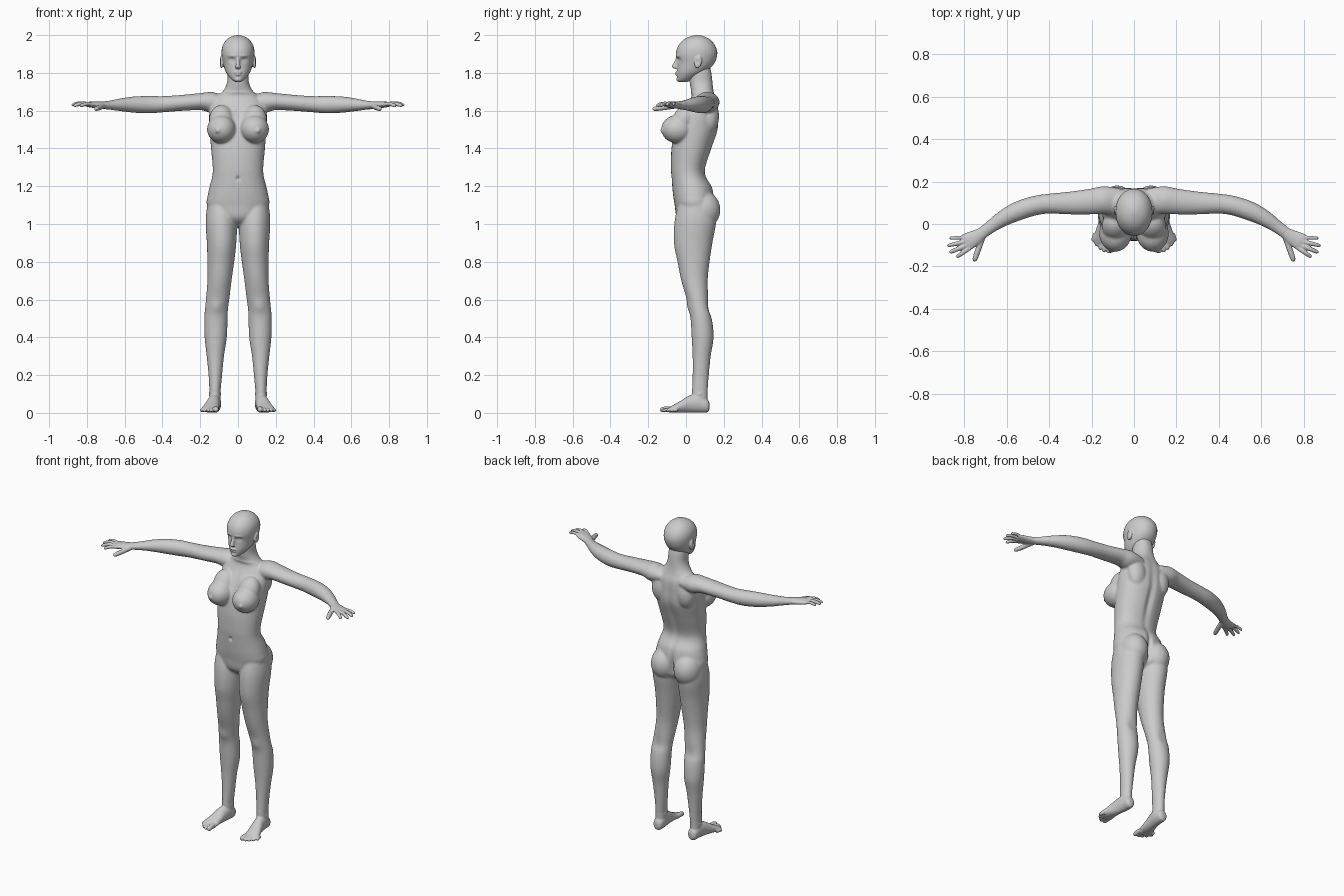
import bpy, bmesh, math
from mathutils import Vector, Matrix

SEG = 32


def spline(rings, steps=5):
    """Catmull-Rom resampling of ring tuples."""
    out = []
    n = len(rings)
    for i in range(n - 1):
        p = [rings[max(0, min(n - 1, i + k))] for k in (-1, 0, 1, 2)]
        for s in range(steps):
            t = s / steps
            out.append([0.5 * (2 * b + (c - a) * t + (2 * a - 5 * b + 4 * c - d) * t * t
                               + (3 * b - a - 3 * c + d) * t ** 3) for a, b, c, d in zip(*p)])
    out.append(list(rings[-1]))
    return out


def loft(bm, rings, hint, axis=None, mirror=True, power=1.0):
    """Rings are (x, y, z, radius across, radius along hint)."""
    pts = spline(rings)
    for side in ((1, -1) if mirror else (1,)):
        loops = []
        for i, r in enumerate(pts):
            a, b = pts[max(0, i - 1)], pts[min(len(pts) - 1, i + 1)]
            t = Vector(axis) if axis else (Vector(b[:3]) - Vector(a[:3])).normalized()
            u = t.cross(Vector(hint)).normalized()
            v = u.cross(t)
            loop = []
            for k in range(SEG):
                ang = 2 * math.pi * k / SEG
                c, s = math.cos(ang), math.sin(ang)
                c = math.copysign(abs(c) ** power, c)
                s = math.copysign(abs(s) ** power, s)
                q = Vector(r[:3]) + u * c * max(r[3], .001) + v * s * max(r[4], .001)
                loop.append(bm.verts.new((q.x * side, q.y, q.z)))
            loops.append(loop)
        for l0, l1 in zip(loops, loops[1:]):
            for k in range(SEG):
                bm.faces.new((l0[k], l0[(k + 1) % SEG], l1[(k + 1) % SEG], l1[k]))
        bm.faces.new(loops[0])
        bm.faces.new(loops[-1])


def ball(bm, pos, radii, mirror=True, tilt=0):
    for side in ((1, -1) if mirror else (1,)):
        m = (Matrix.Translation((pos[0] * side, pos[1], pos[2]))
             @ Matrix.Rotation(tilt, 4, 'X') @ Matrix.Diagonal((*radii, 1)))
        bmesh.ops.create_uvsphere(bm, u_segments=32, v_segments=20, radius=1, matrix=m)


def digit(bm, root, tip, r, bend=0.0):
    """Tapered finger or toe with a rounded tip."""
    a, b = Vector(root), Vector(tip)
    rings = []
    for t, k in ((0, 1), (.3, 1), (.55, .98), (.8, .9), (.93, .72), (1, .2)):
        p = a.lerp(b, t) + Vector((0, 0, bend * math.sin(math.pi * t)))
        rings.append((*p, r * k, r * k))
    loft(bm, rings, (0, 0, 1))


def finish(name, bm, voxel, smooth, strokes=()):
    """Fuse the pieces, smooth them, then apply soft sculpt strokes."""
    bmesh.ops.recalc_face_normals(bm, faces=bm.faces)
    me = bpy.data.meshes.new(name)
    bm.to_mesh(me)
    bm.free()
    ob = bpy.data.objects.new(name, me)
    bpy.context.collection.objects.link(ob)
    rm = ob.modifiers.new("fuse", 'REMESH')
    rm.mode = 'VOXEL'
    rm.voxel_size = voxel
    sm = ob.modifiers.new("soften", 'SMOOTH')
    sm.factor = 0.5
    sm.iterations = smooth
    dg = bpy.context.evaluated_depsgraph_get()
    new = bpy.data.meshes.new_from_object(ob.evaluated_get(dg))
    ob.modifiers.clear()
    ob.data = new
    for pos, rad, off in strokes:
        for side in ((1, -1) if pos[0] else (1,)):
            for v in new.vertices:
                dx, dy, dz = ((v.co.x - pos[0] * side) / rad[0],
                              (v.co.y - pos[1]) / rad[1], (v.co.z - pos[2]) / rad[2])
                d = dx * dx + dy * dy + dz * dz
                if d < 6:
                    w = math.exp(-d)
                    v.co += Vector((off[0] * side, off[1], off[2])) * w
    new.polygons.foreach_set("use_smooth", [True] * len(new.polygons))
    new.update()
    return ob


Y, Z = (0, 1, 0), (0, 0, 1)
body = bmesh.new()
# torso and neck: z, centre y, half width, half depth
torso = [(.985, .045, .04, .04), (1.03, .048, .125, .095), (1.1, .045, .165, .105),
         (1.15, .04, .161, .108), (1.2, .032, .15, .105), (1.25, .015, .137, .092),
         (1.3, .012, .134, .092), (1.4, .03, .143, .107), (1.5, .055, .15, .115),
         (1.58, .072, .153, .1), (1.64, .09, .14, .078), (1.68, .092, .105, .062),
         (1.71, .086, .075, .06), (1.75, .08, .058, .061), (1.8, .075, .055, .06), (1.84, .07, .05, .055)]
loft(body, [(0, cy, z, rx, ry) for z, cy, rx, ry in torso], Y, Z, mirror=False, power=.92)
# breasts and their upper slope
ball(body, (.088, -.045, 1.502), (.076, .086, .075))
ball(body, (.088, -.012, 1.55), (.065, .06, .085), tilt=-.5)
ball(body, (.108, -.128, 1.495), (.012, .01, .012))
# buttocks
ball(body, (.08, .09, 1.075), (.082, .092, .1))
# legs
loft(body, [(.09, .055, 1.12, .07, .09), (.088, .05, 1.02, .083, .11), (.087, .038, .9, .078, .102),
            (.091, .04, .8, .071, .085), (.098, .045, .7, .064, .07), (.108, .062, .6, .062, .057),
            (.114, .071, .55, .061, .054), (.117, .081, .5, .062, .057), (.118, .088, .4, .059, .058),
            (.12, .083, .3, .046, .048), (.12, .078, .2, .036, .043), (.122, .073, .1, .029, .041),
            (.122, .075, .04, .028, .038)], Y, Z)
# arms
loft(body, [(.07, .108, 1.645, .06, .035), (.14, .112, 1.645, .066, .054), (.2, .106, 1.648, .061, .045),
            (.3, .099, 1.641, .054, .042), (.4, .096, 1.634, .047, .043), (.47, .086, 1.632, .046, .046),
            (.55, .06, 1.632, .045, .043), (.62, .025, 1.631, .038, .034), (.68, -.016, 1.629, .03, .024),
            (.72, -.046, 1.629, .029, .02)], Z)
# shoulder blades
ball(body, (.085, .125, 1.57), (.06, .05, .09))
finish("body", body, .006, 9, [
    ((0, .2, 1.07), (.012, .09, .09), (0, -.035, 0)),      # cleft
    ((0, .15, 1.4), (.02, .06, .2), (0, -.012, 0)),        # spine
    ((0, -.08, 1.24), (.008, .03, .011), (0, .012, 0)),    # navel
    ((0, -.03, 1.6), (.015, .04, .07), (0, .006, 0)),      # breastbone
    ((.05, .02, 1.695), (.05, .03, .008), (0, -.005, .003)),  # collarbone
    ((.112, .008, .56), (.035, .03, .035), (0, -.008, 0)),    # kneecap
    ((.115, .13, .55), (.03, .03, .05), (0, -.006, 0)),       # knee hollow
])

# feet with toes
feet = bmesh.new()
loft(feet, [(.122, .124, .036, .012, .016), (.122, .113, .038, .028, .035), (.123, .07, .05, .034, .049),
            (.13, .02, .047, .035, .046), (.14, -.03, .032, .041, .031), (.147, -.07, .021, .047, .019),
            (.147, -.092, .015, .042, .013)], Z, (0, -1, 0))
for a, b, r in (((.118, -.07, .018), (.116, -.138, .014), .015),
                ((.138, -.07, .016), (.141, -.134, .011), .0105),
                ((.154, -.065, .016), (.16, -.123, .01), .01),
                ((.169, -.055, .015), (.177, -.105, .01), .01),
                ((.183, -.045, .014), (.194, -.082, .01), .0105)):
    digit(feet, a, b, r, .004)
loft(feet, [(.122, .074, .14, .029, .041), (.122, .073, .1, .03, .041), (.122, .073, .04, .03, .04)], Y, (0, 0, -1))
ball(feet, (.122, .075, .1), (.034, .016, .02))
finish("feet", feet, .004, 4)

# hands with fingers and thumb
hands = bmesh.new()
loft(hands, [(.69, -.024, 1.629, .026, .02), (.72, -.046, 1.629, .029, .019), (.75, -.065, 1.63, .036, .018),
             (.785, -.083, 1.633, .041, .015), (.802, -.092, 1.633, .036, .01)], Z)
for a, b, r in (((.77, -.11, 1.632), (.838, -.157, 1.622), .0105),
                ((.783, -.098, 1.634), (.872, -.135, 1.624), .0108),
                ((.793, -.082, 1.635), (.882, -.103, 1.628), .0102),
                ((.798, -.063, 1.633), (.872, -.067, 1.63), .009)):
    digit(hands, a, b, r, .008)
digit(hands, (.715, -.062, 1.624), (.755, -.178, 1.608), .014)
finish("hands", hands, .0038, 3)

# head: z, centre y, half width, half depth
head = bmesh.new()
skull = [(1.752, -.016, .015, .022), (1.762, -.008, .031, .038), (1.785, .012, .052, .06), (1.81, .032, .067, .08),
         (1.85, .052, .079, .098), (1.9, .056, .087, .11), (1.94, .057, .083, .1), (1.97, .058, .066, .077),
         (1.988, .059, .044, .05), (1.998, .06, .018, .02), (2.0, .06, .006, .006)]
loft(head, [(0, cy, z, rx, ry) for z, cy, rx, ry in skull], Y, Z, mirror=False, power=.95)
# nose, lips, chin
loft(head, [(0, -.044, 1.885, .009, .008), (0, -.052, 1.86, .009, .01), (0, -.06, 1.84, .012, .013),
            (0, -.06, 1.829, .015, .013), (0, -.052, 1.822, .008, .008)], Y, (0, 0, -1), mirror=False)
ball(head, (0, -.046, 1.802), (.021, .012, .006), False)
ball(head, (0, -.045, 1.791), (.018, .012, .006), False)
ball(head, (0, -.035, 1.765), (.02, .017, .013), False)
# ears
ball(head, (.087, .064, 1.858), (.011, .02, .034), tilt=-.2)
finish("head", head, .004, 3, [
    ((.033, -.045, 1.868), (.017, .03, .012), (0, .011, 0)),   # eye sockets
    ((.033, -.034, 1.866), (.009, .02, .006), (0, -.005, 0)),  # eyelids
    ((.033, -.04, 1.89), (.024, .03, .007), (0, -.004, 0)),    # brows
    ((.099, .06, 1.86), (.008, .009, .016), (-.007, 0, 0)),    # ear hollows
])
